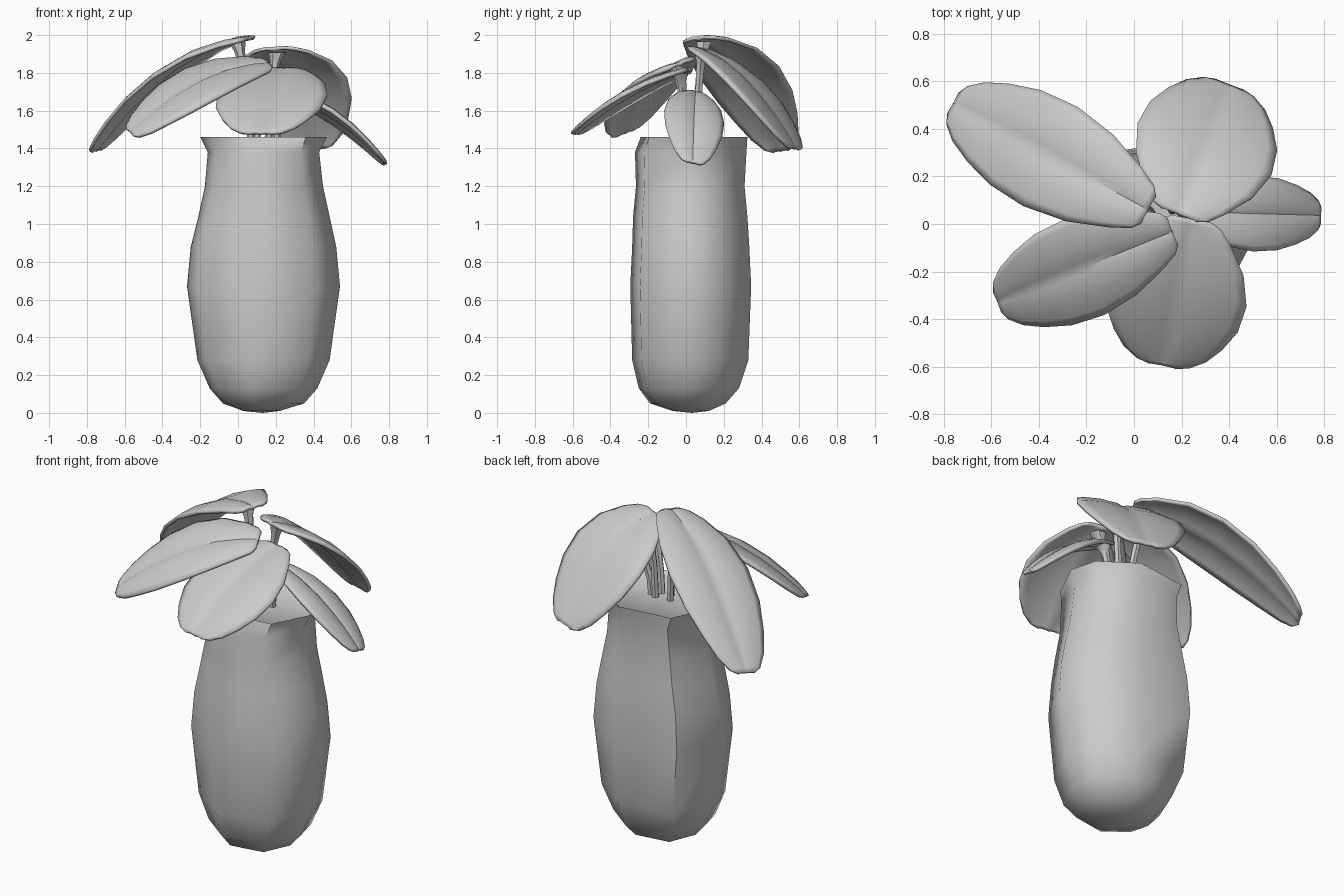
import bpy, bmesh, math
from mathutils import Vector

if "Cube" in bpy.data.objects:
    bpy.data.objects.remove(bpy.data.objects["Cube"])

# One plain colour for everything
grey = bpy.data.materials.new("plain_grey")
grey.use_nodes = True
grey.diffuse_color = (0.6, 0.6, 0.6, 1)
grey.node_tree.nodes["Principled BSDF"].inputs["Base Color"].default_value = (0.6, 0.6, 0.6, 1)


def finish(name, bm, thickness=0, angle=30):
    bmesh.ops.recalc_face_normals(bm, faces=bm.faces)
    mesh = bpy.data.meshes.new(name)
    bm.to_mesh(mesh)
    bm.free()
    mesh.materials.append(grey)
    obj = bpy.data.objects.new(name, mesh)
    bpy.context.collection.objects.link(obj)
    bpy.ops.object.select_all(action='DESELECT')
    obj.select_set(True)
    bpy.context.view_layer.objects.active = obj
    if thickness:
        solid = obj.modifiers.new("thickness", 'SOLIDIFY')
        solid.thickness = thickness
        solid.offset = 0
    bpy.ops.object.shade_smooth_by_angle(angle=math.radians(angle))


def loft(bm, rows, closed):
    """Join successive rows of points with quads and return the vertex rows."""
    rows = [[bm.verts.new(p) for p in row] for row in rows]
    for a, b in zip(rows, rows[1:]):
        n = len(a)
        for i in range(n if closed else n - 1):
            j = (i + 1) % n
            bm.faces.new((a[i], a[j], b[j], b[i]))
    return rows


# Vase: slightly twisted eight-sided oval swept through
# rings of (z, x min, x max, y min, y max)
section = [(0.67, -0.84), (1, -0.06), (0.87, 0.5), (0.26, 1),
           (-0.7, 0.86), (-1, 0.06), (-0.87, -0.5), (-0.25, -1)]
rings = [(0.01, 0.03, 0.22, -0.07, 0.12), (0.05, -0.08, 0.35, -0.19, 0.21),
         (0.13, -0.15, 0.42, -0.25, 0.28), (0.28, -0.215, 0.485, -0.285, 0.33),
         (0.67, -0.27, 0.54, -0.295, 0.345), (0.88, -0.25, 0.52, -0.285, 0.335),
         (1.04, -0.21, 0.485, -0.28, 0.325), (1.2, -0.175, 0.45, -0.265, 0.31),
         (1.38, -0.16, 0.43, -0.27, 0.32), (1.46, -0.2, 0.47, -0.24, 0.325),
         (1.435, -0.17, 0.44, -0.21, 0.3)]


def ring_points(z, x0, x1, y0, y1):
    cx, cy, rx, ry = (x0 + x1) / 2, (y0 + y1) / 2, (x1 - x0) / 2, (y1 - y0) / 2
    return [(cx + u * rx, cy + v * ry, z) for u, v in section]


bm = bmesh.new()
rows = loft(bm, [ring_points(*r) for r in rings], True)
for row, z in ((rows[0], 0.0), (rows[-1], 1.435)):
    tip = bm.verts.new((0.13, 0.03, z))
    for i, v in enumerate(row):
        bm.faces.new((v, row[(i + 1) % len(row)], tip))
finish("vase", bm, 0, 58)

# Leaf outline (along, half width) and grooved cross-section (across, lift)
outline = [(0, 0.26), (0.03, 0.42), (0.12, 0.6), (0.3, 0.87), (0.5, 1), (0.68, 0.95),
           (0.82, 0.78), (0.92, 0.59), (0.98, 0.38), (1, 0.2)]
across = [(-1, -0.025), (-0.85, -0.01), (-0.5, 0.005), (-0.13, 0), (0, -0.012),
          (0.13, 0), (0.5, 0.005), (0.85, -0.01), (1, -0.025)]


def rib_point(base, tip, mid_z, t):
    p = Vector(base).lerp(Vector(tip), t)
    p.z = (base[2] * (1 - t) * (1 - 2 * t) + 4 * mid_z * t * (1 - t)
           + tip[2] * t * (2 * t - 1))
    return p


def make_leaf(name, base, tip, mid_z, width, roll):
    run = (Vector(tip) - Vector(base)).to_2d().normalized()
    side = Vector((-run.y, run.x, roll))
    grid = []
    for t, w in outline:
        p = rib_point(base, tip, mid_z, t)
        grid.append([p + side * (s * w * width) + Vector((0, 0, lift * w))
                     for s, lift in across])
    bm = bmesh.new()
    loft(bm, grid, False)
    finish(name + "_leaf", bm, 0.018, 40)


def make_stem(name, foot, top):
    """Slim six-sided stem that widens where it meets the leaf."""
    foot, top = Vector(foot), Vector(top)
    rows = []
    for t, r in ((0, 0.02), (0.4, 0.02), (0.75, 0.022), (0.9, 0.028), (1, 0.045)):
        c = foot.lerp(top, t)
        c.x = foot.x + (top.x - foot.x) * t * t
        c.y = foot.y + (top.y - foot.y) * t * t
        rows.append([c + Vector((r * math.cos(k * math.pi / 3),
                                 r * math.sin(k * math.pi / 3), 0)) for k in range(6)])
    bm = bmesh.new()
    for row in loft(bm, rows, True)[::4]:
        bm.faces.new(row)
    finish(name + "_stem", bm, 0, 50)


# name, base, tip, height halfway, half width, sideways roll, stem foot
leaves = [
    ("back_right", (0.06, 0.06, 1.985), (-0.755, 0.505, 1.39), 1.825, 0.235, -0.12, (0.07, 0.05)),
    ("front_right", (0.16, -0.03, 1.85), (-0.57, -0.325, 1.485), 1.76, 0.215, -0.36, (0.1, 0)),
    ("back_left", (0.19, 0.04, 1.93), (0.4, 0.58, 1.4), 1.775, 0.3, -0.06, (0.16, 0.06)),
    ("left", (0.22, 0.05, 1.695), (0.78, 0.035, 1.325), 1.585, 0.155, -0.22, (0.2, 0.04)),
    ("front", (0.245, 0.02, 1.82), (0.12, -0.59, 1.48), 1.7, 0.295, 0, (0.16, 0.0)),
]
for name, base, tip, mid_z, width, roll, foot in leaves:
    make_leaf(name, base, tip, mid_z, width, roll)
    joint = rib_point(base, tip, mid_z, 0.08) - Vector((0, 0, 0.012))
    make_stem(name, (*foot, 1.42), joint)
